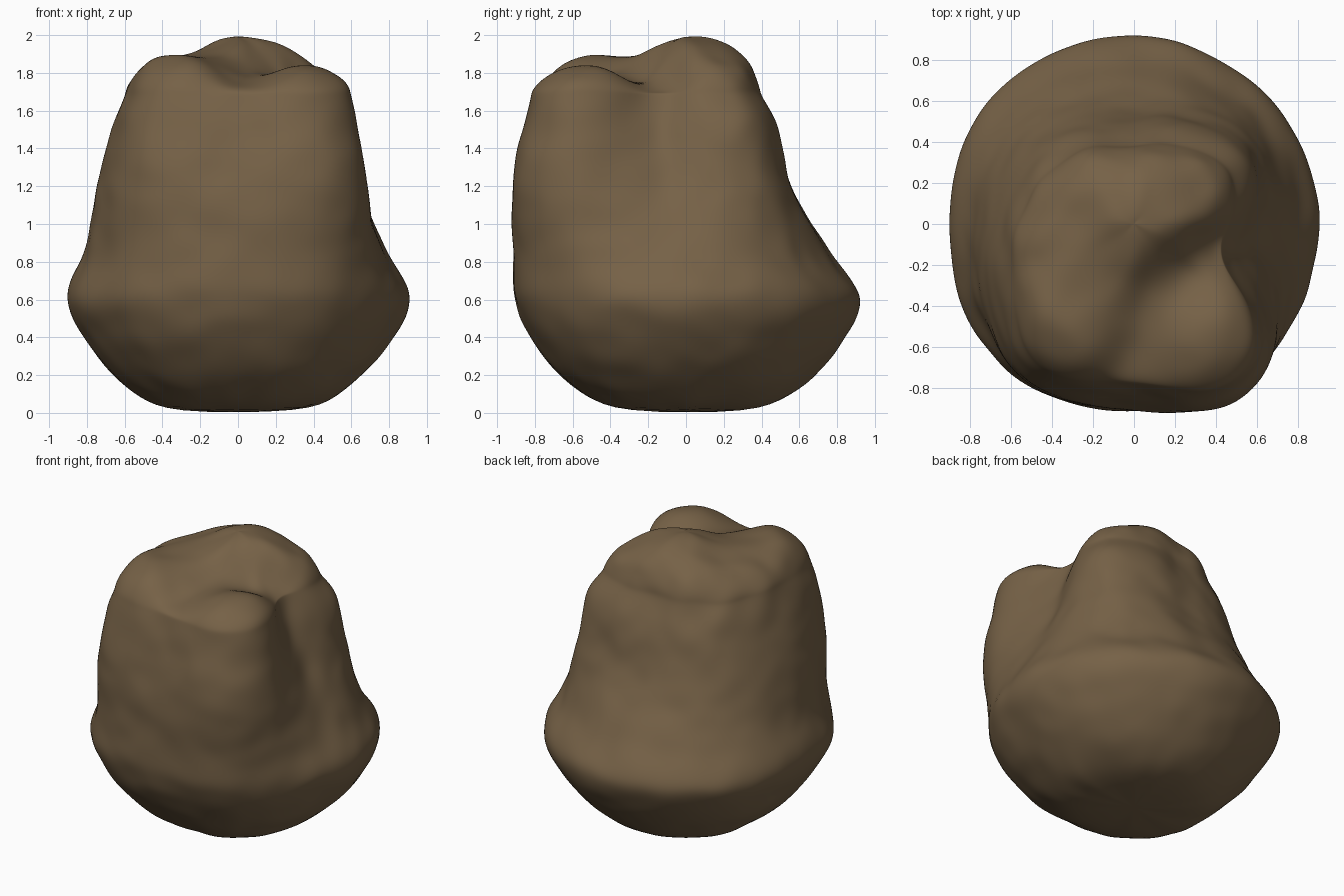
import bpy, bmesh, math
from mathutils import Vector, noise

if "Cube" in bpy.data.objects:
    bpy.data.objects.remove(bpy.data.objects["Cube"])

SEG = 192

# Control angles (degrees, 0 = right, 270 = front) and radii per height
ANG = [0, 30, 60, 90, 120, 150, 180, 210, 235, 270, 300, 318, 333, 346]
WIDE = [.91, .91, .91, .93, .93, .93, .90, .94, .94, .91, .94, .93, .91, .90]
SECTIONS = [(z, [r * k for r in WIDE]) for z, k in
            ((0, .35), (.08, .55), (.2, .725), (.4, .90))] + [
    (.62, WIDE),
    (.85, [.80, .80, .77, .77, .79, .82, .82, .87, .93, .91, .97, .92, .85, .80]),
    (1.2, [.64, .70, .63, .56, .61, .68, .73, .83, .93, .90, 1.0, .93, .75, .64]),
    (1.55, [.53, .64, .54, .45, .50, .56, .62, .74, .88, .82, .95, .86, .58, .49]),
    (1.70, [.47, .54, .44, .375, .43, .49, .56, .68, .83, .77, .91, .81, .51, .44]),
]

# Peaks, saddle and groove of the crown
CROWN = [(0, .05, 2.03), (.18, .02, 1.98), (-.04, -.13, 1.96), (.1, .22, 1.95),
         (-.22, .2, 1.92), (-.4, .02, 1.89), (-.25, -.25, 1.90), (-.34, -.5, 1.97),
         (-.4, -.62, 1.95), (-.16, -.45, 1.89), (-.14, -.28, 1.91),
         (.43, -.5, 1.91), (.36, -.58, 1.90), (.2, -.5, 1.84), (.54, -.4, 1.82),
         (.06, -.62, 1.79), (.06, -.42, 1.80), (.24, -.29, 1.75), (.42, -.2, 1.70),
         (.36, .2, 1.90)]


def hermite(xs, ys, x):
    """Smooth curve through uneven points."""
    i = 0
    while i < len(xs) - 2 and x > xs[i + 1]:
        i += 1

    def slope(k):
        a, b = max(k - 1, 0), min(k + 1, len(xs) - 1)
        return (ys[b] - ys[a]) / (xs[b] - xs[a])
    h = xs[i + 1] - xs[i]
    t = (x - xs[i]) / h
    return ((2*t**3 - 3*t*t + 1) * ys[i] + (t**3 - 2*t*t + t) * h * slope(i)
            + (3*t*t - 2*t**3) * ys[i + 1] + (t**3 - t*t) * h * slope(i + 1))


def around(radii, a):
    """Periodic radius at angle a."""
    xs = [v - 360 for v in ANG[-2:]] + ANG + [v + 360 for v in ANG[:3]]
    return hermite(xs, radii[-2:] + radii + radii[:3], a)


def crown(x, y):
    total = weight = 0
    for px, py, pz in CROWN:
        w = math.exp(-((x - px)**2 + (y - py)**2) / (2 * .11**2)) + 1e-6
        total += w * pz
        weight += w
    return total / weight


heights = [s[0] for s in SECTIONS]
columns = []
for j in range(SEG):
    a = 360 * j / SEG
    columns.append((math.radians(a), [around(s[1], a) for s in SECTIONS]))

# Body walls, then crown rings closing to the centre
rings = []
TOP = heights[-1]
for i in range(90):
    z = TOP * i / 89
    rings.append([Vector((math.cos(a) * r, math.sin(a) * r, z))
                  for a, c in columns for r in [hermite(heights, c, z)]])
for i in range(1, 46):
    s = math.cos(math.pi / 2 * i / 46)
    ring = []
    for a, c in columns:
        x, y = math.cos(a) * c[-1] * s, math.sin(a) * c[-1] * s
        ring.append(Vector((x, y, TOP + (crown(x, y) - TOP) * (1 - s**4.5)**.65)))
    rings.append(ring)

bm = bmesh.new()


def lumpy(p):
    """Gentle stone unevenness."""
    q = p + noise.noise_vector(p * 3.2) * .012 + noise.noise_vector(p * 7) * .012
    q.z = max(q.z, 0) - .012
    return bm.verts.new(q)


grid = [[lumpy(p) for p in ring] for ring in rings]
for lo, hi in zip(grid, grid[1:]):
    for j in range(SEG):
        k = (j + 1) % SEG
        bm.faces.new((lo[j], lo[k], hi[k], hi[j]))
base = bm.verts.new((0, 0, 0))
tip = lumpy(Vector((0, 0, crown(0, 0))))
for j in range(SEG):
    k = (j + 1) % SEG
    bm.faces.new((base, grid[0][k], grid[0][j]))
    bm.faces.new((tip, grid[-1][j], grid[-1][k]))
for f in bm.faces:
    f.smooth = True

mesh = bpy.data.meshes.new("lobed_rock")
bm.to_mesh(mesh)
bm.free()
rock = bpy.data.objects.new("lobed_rock", mesh)
bpy.context.collection.objects.link(rock)

# Soften creases between lobes
soft = rock.modifiers.new("soften", 'SMOOTH')
soft.factor = .5
soft.iterations = 26

# Brown stone
mat = bpy.data.materials.new("brown_stone")
mat.diffuse_color = (.18, .12, .062, 1)
mat.use_nodes = True
mat.node_tree.nodes["Principled BSDF"].inputs["Base Color"].default_value = mat.diffuse_color
mesh.materials.append(mat)
